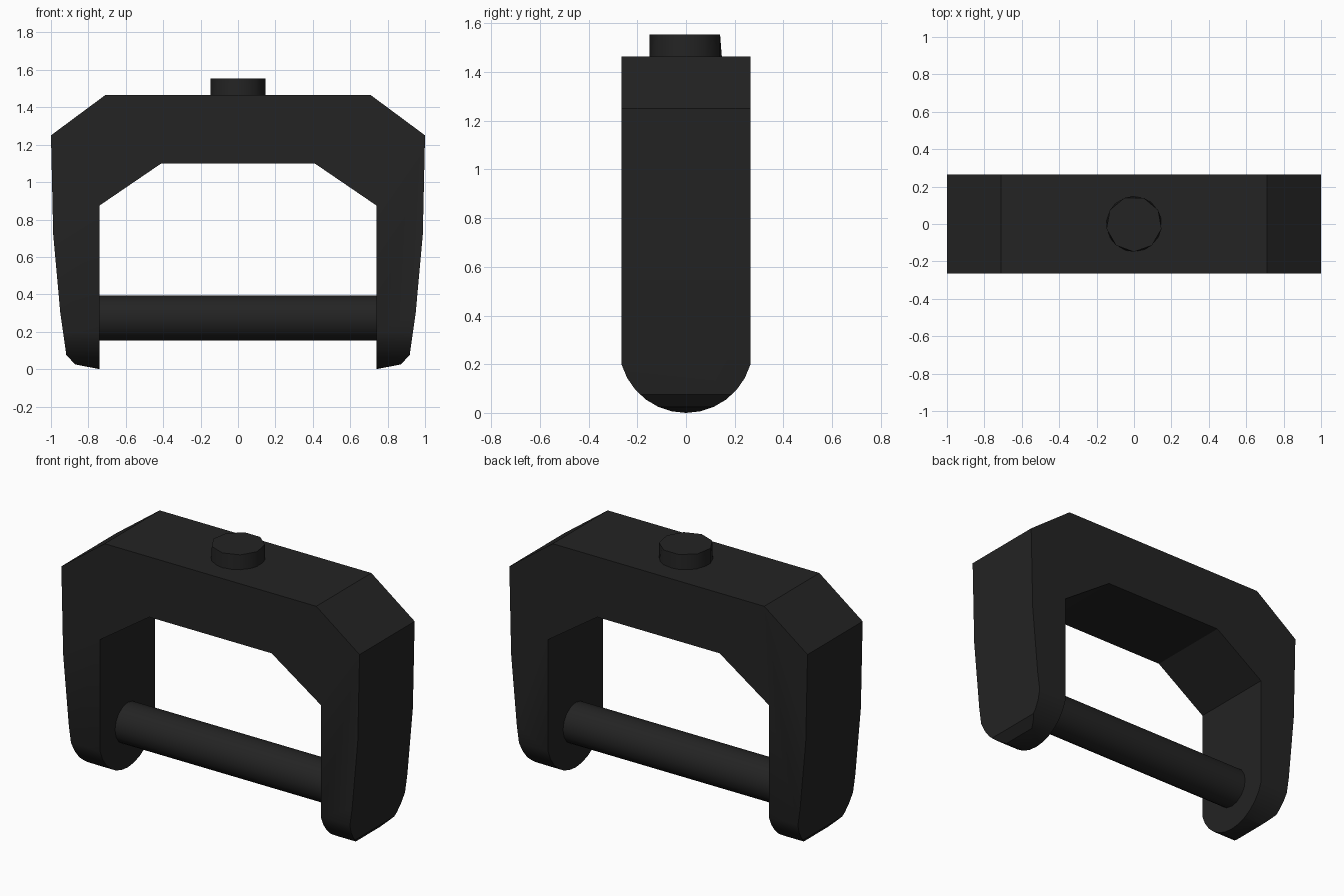
import bpy, bmesh
from math import sin, cos, pi, radians
from mathutils import Matrix

cube = bpy.data.objects.get("Cube")
if cube:
    bpy.data.objects.remove(cube, do_unlink=True)

mat = bpy.data.materials.new("charcoal black")
mat.use_nodes = True
colour = (0.017, 0.017, 0.017, 1)
mat.diffuse_color = colour
mat.node_tree.nodes["Principled BSDF"].inputs["Base Color"].default_value = colour


def make_object(name, bm):
    bmesh.ops.recalc_face_normals(bm, faces=bm.faces)
    mesh = bpy.data.meshes.new(name)
    bm.to_mesh(mesh)
    bm.free()
    mesh.materials.append(mat)
    obj = bpy.data.objects.new(name, mesh)
    bpy.context.collection.objects.link(obj)
    return obj


def extrude_profile(name, points, offset):
    bm = bmesh.new()
    face = bm.faces.new([bm.verts.new(p) for p in points])
    ext = bmesh.ops.extrude_face_region(bm, geom=[face])
    verts = [v for v in ext["geom"] if isinstance(v, bmesh.types.BMVert)]
    bmesh.ops.translate(bm, verts=verts, vec=offset)
    return make_object(name, bm)


def smooth(obj, angle=30):
    bpy.ops.object.select_all(action="DESELECT")
    obj.select_set(True)
    bpy.context.view_layer.objects.active = obj
    bpy.ops.object.shade_smooth_by_angle(angle=radians(angle))


# Arched frame: mirrored front profile, given depth
half_depth = 0.264
half = [(0.41, 1.1), (0.74, 0.875), (0.74, 0), (0.87, 0.025), (0.918, 0.075),
        (0.95, 0.3), (0.988, 0.72), (1, 1.25), (0.71, 1.465)]
outline = half + [(-x, z) for x, z in reversed(half)]
frame = extrude_profile("frame", [(x, -half_depth, z) for x, z in outline],
                        (0, 2 * half_depth, 0))

# Side profile that rounds the leg tips
radius, steps = 0.2755, 12
span = radians(73.5)
arc = [(radius * sin(a), radius - radius * cos(a))
       for a in (span * (2 * i / steps - 1) for i in range(steps + 1))]
side = [(-0.4, 1.7), (-0.4, arc[0][1])] + arc + [(0.4, arc[-1][1]), (0.4, 1.7)]
cutter = extrude_profile("tip_rounding_cutter", [(-1.2, y, z) for y, z in side],
                         (2.4, 0, 0))
cutter.hide_render = True
cutter.hide_set(True)
mod = frame.modifiers.new("round_tips", "BOOLEAN")
mod.operation = "INTERSECT"
mod.solver = "EXACT"
mod.object = cutter
bpy.context.view_layer.objects.active = frame
frame.select_set(True)
bpy.ops.object.modifier_apply(modifier=mod.name)
bpy.data.objects.remove(cutter, do_unlink=True)
smooth(frame)

# Cross pin between the legs
bm = bmesh.new()
bmesh.ops.create_cone(bm, cap_ends=True, segments=16, radius1=0.121, radius2=0.121,
                      depth=1.5, matrix=Matrix.Translation((0, 0, 0.273))
                      @ Matrix.Rotation(pi / 2, 4, "Y"))
smooth(make_object("cross_pin", bm))

# Top stud: round base with a coarser nine-sided top
bm = bmesh.new()
count, stud_r = 18, 0.149
base, top = [], []
for i in range(count):
    a = 2 * pi * i / count - pi / 2
    r = stud_r if i % 2 == 0 else stud_r * cos(2 * pi / count)
    base.append(bm.verts.new((stud_r * cos(a), stud_r * sin(a), 1.44)))
    top.append(bm.verts.new((r * cos(a), r * sin(a), 1.555)))
bm.faces.new(base)
bm.faces.new(top)
for i in range(count):
    j = (i + 1) % count
    bm.faces.new((base[i], base[j], top[j], top[i]))
smooth(make_object("top_stud", bm))
